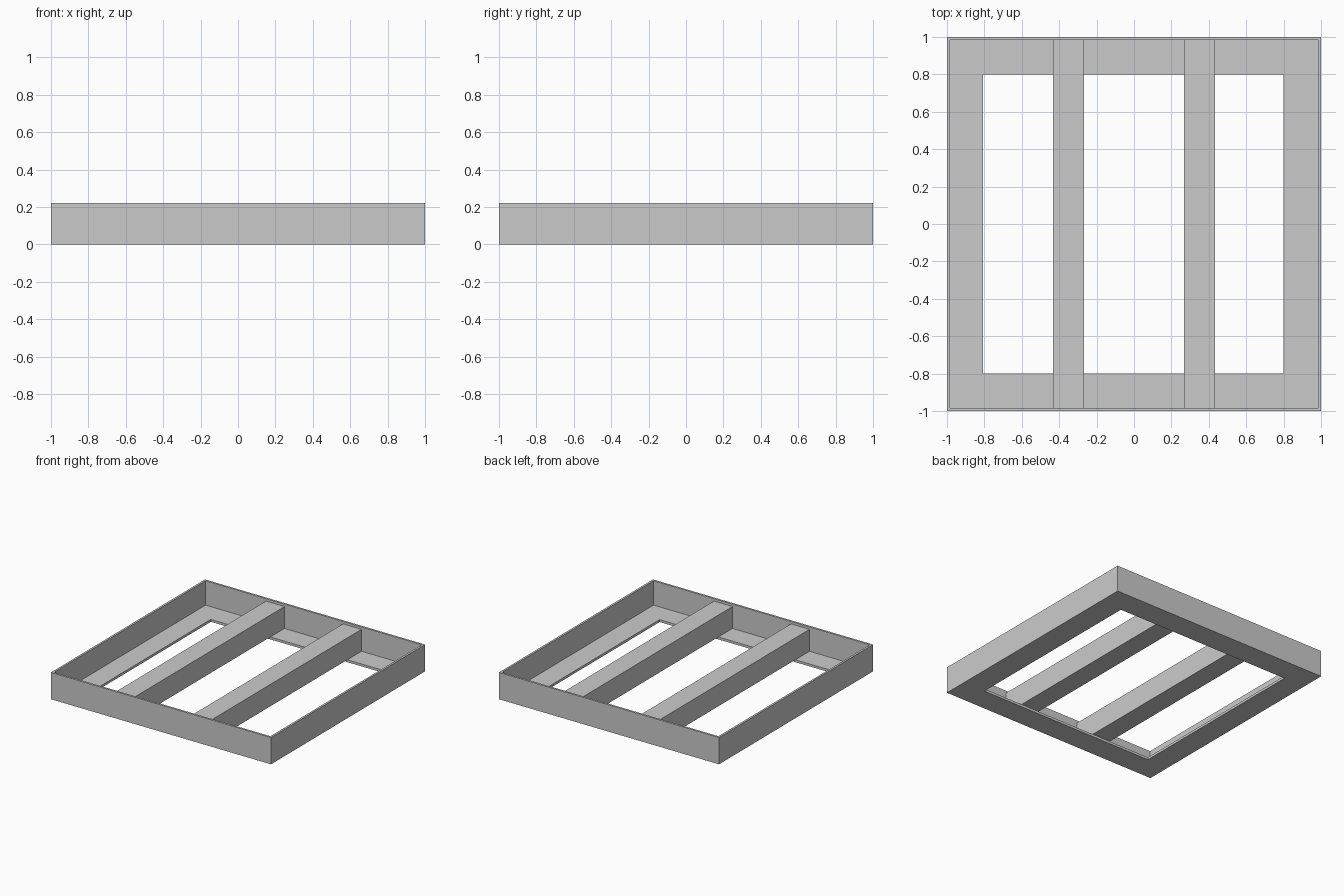
import bpy
import bmesh

cube = bpy.data.objects.get("Cube")
if cube:
    bpy.data.objects.remove(cube, do_unlink=True)

HEIGHT = 0.22
PLATE = 0.02      # flange thickness
WALL = 0.017      # upright thickness

steel = bpy.data.materials.new("light grey steel")
steel.use_nodes = True
grey = (0.6, 0.6, 0.6, 1.0)
steel.diffuse_color = grey
steel.node_tree.nodes["Principled BSDF"].inputs["Base Color"].default_value = grey


def finish(name, bm):
    bmesh.ops.recalc_face_normals(bm, faces=bm.faces)
    mesh = bpy.data.meshes.new(name)
    bm.to_mesh(mesh)
    bm.free()
    mesh.materials.append(steel)
    obj = bpy.data.objects.new(name, mesh)
    bpy.context.collection.objects.link(obj)
    return obj


def box(name, x0, x1, y0, y1, z0, z1):
    bm = bmesh.new()
    bmesh.ops.create_cube(bm, size=1)
    for v in bm.verts:
        v.co = ((x0, x1)[v.co.x > 0], (y0, y1)[v.co.y > 0], (z0, z1)[v.co.z > 0])
    return finish(name, bm)


# Angle-section perimeter: one L profile carried round four mitred corners
def corner(sx, sy, inset, z):
    inner_x = 1 - inset
    if sx < 0 and inset > WALL:
        inner_x += 0.007
    return (sx * inner_x, sy * (1 - inset), z)


profile = [(0, 0), (0.2, 0), (0.2, PLATE), (WALL, PLATE), (WALL, HEIGHT), (0, HEIGHT)]
bm = bmesh.new()
rings = [[bm.verts.new(corner(sx, sy, inset, z)) for inset, z in profile]
         for sx, sy in ((-1, -1), (1, -1), (1, 1), (-1, 1))]
for i, ring in enumerate(rings):
    following = rings[(i + 1) % 4]
    for j in range(len(profile)):
        k = (j + 1) % len(profile)
        bm.faces.new((ring[j], following[j], following[k], ring[k]))
finish("angle_frame", bm)

# Two solid joists resting on the flanges
for side, x in (("right", -0.35), ("left", 0.35)):
    box(side + "_joist", x - 0.084, x + 0.084, WALL - 1, 1 - WALL, PLATE, 0.2)
